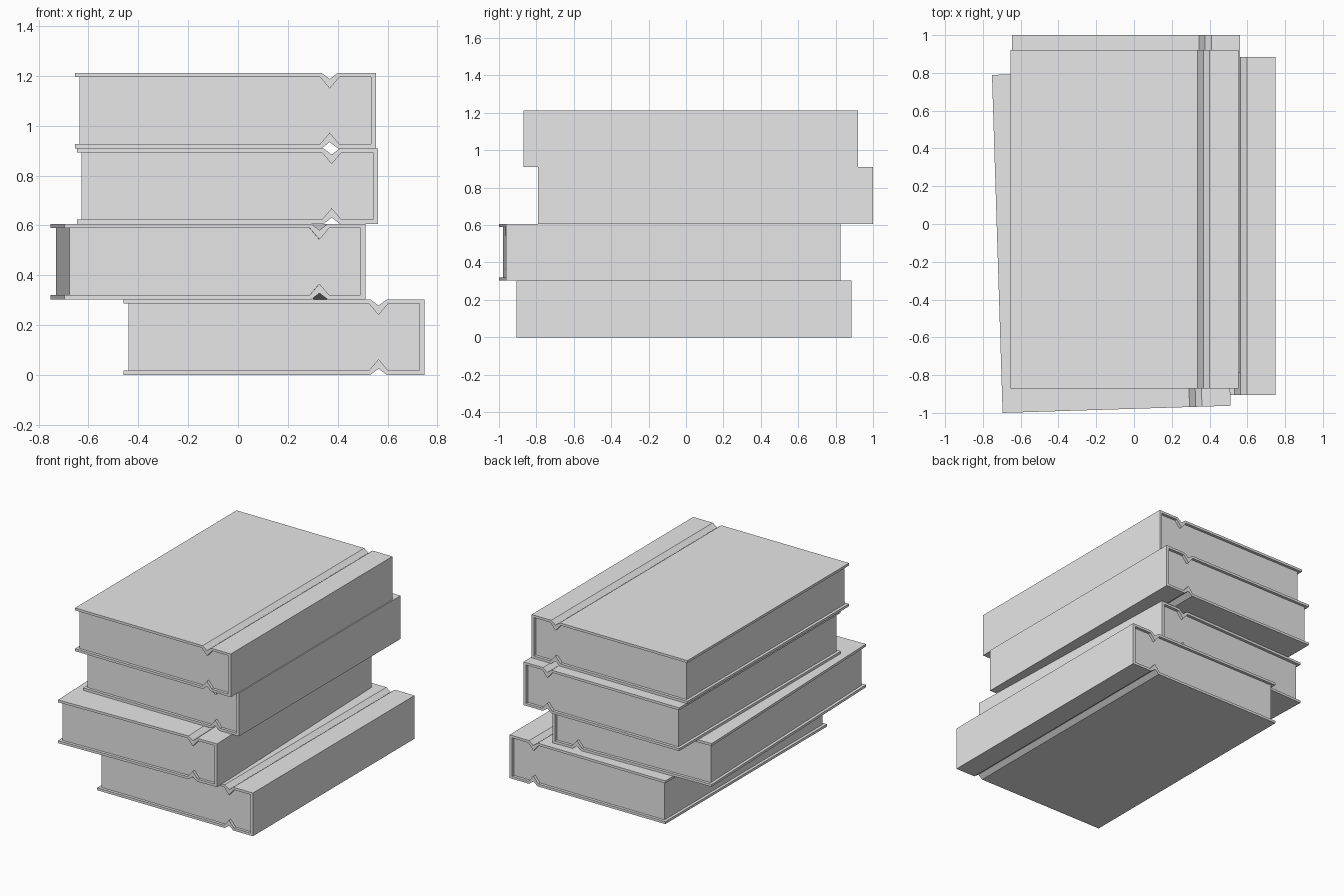
import bpy, bmesh, math

if "Cube" in bpy.data.objects:
    bpy.data.objects.remove(bpy.data.objects["Cube"])

W, L, H = 1.208, 1.79, 0.303      # book width, length, height
T = 0.017                         # cover board thickness
INSET = 0.02                      # how far the pages sit back from the cover edge
GROOVE_X = W / 2 - 0.185          # hinge groove position

grey = bpy.data.materials.new("plain_grey")
grey.diffuse_color = (0.8, 0.8, 0.8, 1)
grey.use_nodes = True
grey.node_tree.nodes["Principled BSDF"].inputs["Base Color"].default_value = grey.diffuse_color


def board_line(left, right, z, half, depth):
    """Upper board outline with its V-shaped hinge groove, left to right."""
    return [(left, z), (GROOVE_X - half, z), (GROOVE_X, z - depth),
            (GROOVE_X + half, z), (right, z)]


def flipped(line):
    return [(x, -z) for x, z in reversed(line)]


def extrude_profile(name, profile, length, place):
    """Extrude an x-z outline along y, then place it as (x, y, z, turn)."""
    bm = bmesh.new()
    verts = [bm.verts.new((x, -length / 2, z)) for x, z in profile]
    face = bm.faces.new(verts)
    grown = bmesh.ops.extrude_face_region(bm, geom=[face])
    moved = [g for g in grown["geom"] if isinstance(g, bmesh.types.BMVert)]
    bmesh.ops.translate(bm, verts=moved, vec=(0, length, 0))
    bmesh.ops.recalc_face_normals(bm, faces=bm.faces[:])
    mesh = bpy.data.meshes.new(name)
    bm.to_mesh(mesh)
    bm.free()
    mesh.materials.append(grey)
    obj = bpy.data.objects.new(name, mesh)
    obj.location = place[:3]
    obj.rotation_euler.z = math.radians(place[3])
    bpy.context.collection.objects.link(obj)


# Cover: outer outline around the spine, then back along the inner outline
outer = board_line(-W / 2, W / 2, H / 2, 0.033, 0.025)
inner = board_line(-W / 2, W / 2 - INSET, H / 2 - T, 0.039, 0.046)
cover = outer + flipped(outer) + [(x, -z) for x, z in inner] + inner[::-1]

# Pages: fill the space between the boards, set back on the open sides
block = board_line(-W / 2 + INSET, W / 2 - INSET, H / 2 - T, 0.039, 0.046)
pages = block + flipped(block)

# Stack, bottom to top: centre x, centre y, turn in degrees
stack = [(0.145, -0.01, 0), (-0.12, -0.0865, 1.8),
         (-0.043, 0.105, 0), (-0.051, 0.025, 0)]
for i, (x, y, turn) in enumerate(stack):
    place = (x, y, H * (i + 0.5), turn)
    extrude_profile(f"book_cover_{i + 1}", cover, L, place)
    extrude_profile(f"book_pages_{i + 1}", pages, L - 2 * INSET, place)
